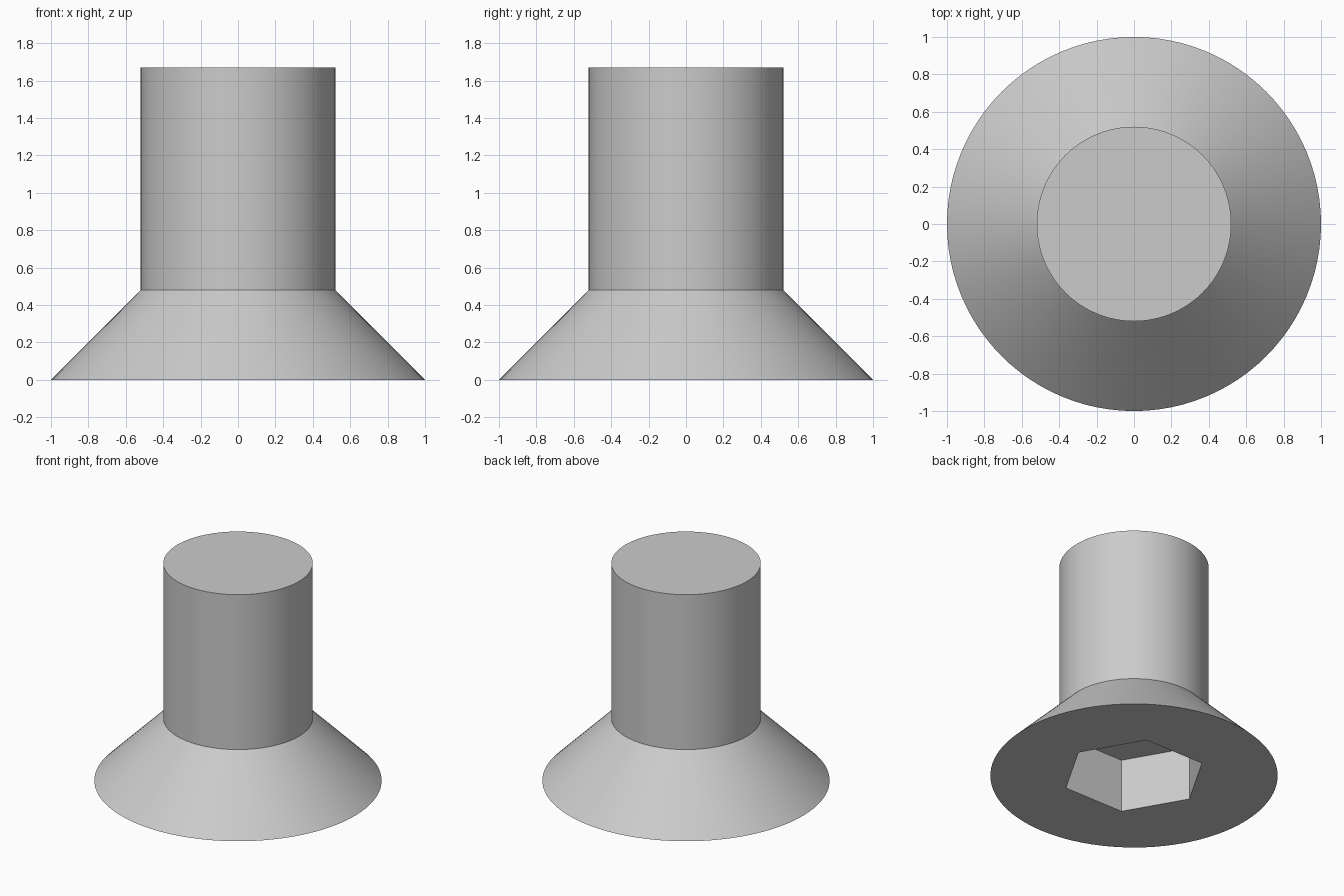
import bpy, bmesh
from math import cos, sin, tau, radians

cube = bpy.data.objects.get("Cube")
if cube:
    bpy.data.objects.remove(cube, do_unlink=True)

HEAD_R, SHANK_R, HEAD_H, TOTAL_H = 1.0, 0.52, 0.48, 1.67
SOCKET_R, SOCKET_DEPTH = 0.503, 0.41
SIDES = 96

steel = bpy.data.materials.new("plain grey steel")
steel.use_nodes = True
GREY = (0.6, 0.6, 0.6, 1.0)
steel.diffuse_color = GREY
steel.node_tree.nodes["Principled BSDF"].inputs["Base Color"].default_value = GREY


def ring(bm, radius, z, sides):
    """Closed loop of vertices around the z axis."""
    return [bm.verts.new((radius * cos(tau * i / sides), radius * sin(tau * i / sides), z))
            for i in range(sides)]


def skin(bm, lower, upper):
    """Wall of quads between two rings."""
    n = len(lower)
    for i in range(n):
        j = (i + 1) % n
        bm.faces.new((lower[i], lower[j], upper[j], upper[i]))


bm = bmesh.new()

# Conical head, cylindrical shank and flat end
rim = ring(bm, HEAD_R, 0, SIDES)
neck = ring(bm, SHANK_R, HEAD_H, SIDES)
end = ring(bm, SHANK_R, TOTAL_H, SIDES)
skin(bm, rim, neck)
skin(bm, neck, end)
bm.faces.new(end)

# Hexagonal drive socket sunk into the underside
mouth = ring(bm, SOCKET_R, 0, 6)
floor = ring(bm, SOCKET_R, SOCKET_DEPTH, 6)
skin(bm, floor, mouth)
bm.faces.new(floor)

# Flat underside: each sixth of the rim fans out from one socket side
step = SIDES // 6
for k in range(6):
    arc = [rim[(k * step + i) % SIDES] for i in range(step + 1)]
    bm.faces.new([mouth[k], mouth[(k + 1) % 6]] + arc[::-1])

bmesh.ops.recalc_face_normals(bm, faces=bm.faces)
mesh = bpy.data.meshes.new("countersunk_screw")
bm.to_mesh(mesh)
bm.free()
mesh.materials.append(steel)

screw = bpy.data.objects.new("countersunk_screw", mesh)
bpy.context.collection.objects.link(screw)
bpy.context.view_layer.objects.active = screw
screw.select_set(True)
bpy.ops.object.shade_smooth_by_angle(angle=radians(30))
